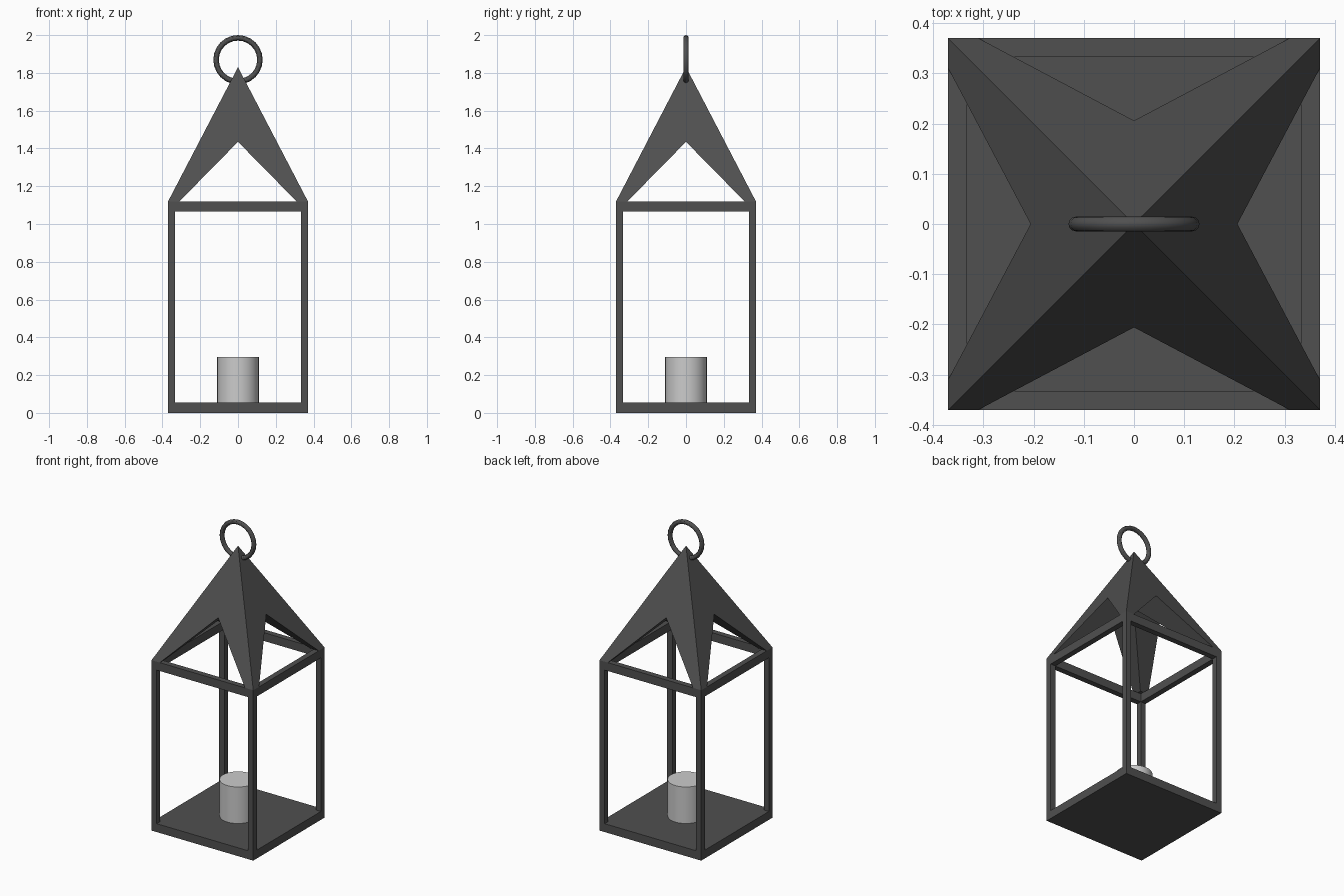
import bpy, bmesh, math
from mathutils import Vector

if "Cube" in bpy.data.objects:
    bpy.data.objects.remove(bpy.data.objects["Cube"])

W = 0.37          # half width of the lantern
BAR = 0.037       # frame bar thickness
RAIL = 0.055      # rail and base height
EAVE = 1.12       # top of the frame
APEX = 1.83       # tip of the roof

metal = bpy.data.materials.new("dark_metal")
metal.diffuse_color = (0.08, 0.08, 0.08, 1)
metal.use_nodes = True
metal.node_tree.nodes["Principled BSDF"].inputs["Base Color"].default_value = metal.diffuse_color


def box(name, lo, hi):
    lo, hi = Vector(lo), Vector(hi)
    bpy.ops.mesh.primitive_cube_add(size=1, location=(lo + hi) / 2)
    ob = bpy.context.object
    ob.name = name
    for v in ob.data.vertices:
        v.co = v.co * (hi - lo)
    ob.data.materials.append(metal)
    return ob


def mesh_object(name, verts, faces):
    me = bpy.data.meshes.new(name)
    me.from_pydata(verts, [], faces)
    bm = bmesh.new()
    bm.from_mesh(me)
    bmesh.ops.recalc_face_normals(bm, faces=bm.faces)
    bm.to_mesh(me)
    bm.free()
    ob = bpy.data.objects.new(name, me)
    bpy.context.collection.objects.link(ob)
    me.materials.append(metal)
    return ob


# base plate
box("base", (-W, -W, 0), (W, W, RAIL))

# corner posts
C = W - BAR / 2
for sx in (-1, 1):
    for sy in (-1, 1):
        box("corner_post", (sx * C - BAR / 2, sy * C - BAR / 2, RAIL),
            (sx * C + BAR / 2, sy * C + BAR / 2, EAVE - RAIL))

# top rails
for s in (-1, 1):
    box("top_rail_x", (-W, s * C - BAR / 2, EAVE - RAIL), (W, s * C + BAR / 2, EAVE))
    box("top_rail_y", (s * C - BAR / 2, -W + BAR, EAVE - RAIL),
        (s * C + BAR / 2, W - BAR, EAVE))

# pyramid roof with a triangular opening cut through each way
roof = mesh_object("roof",
                   [(-W, -W, EAVE), (W, -W, EAVE), (W, W, EAVE), (-W, W, EAVE), (0, 0, APEX)],
                   [(3, 2, 1, 0), (0, 1, 4), (1, 2, 4), (2, 3, 4), (3, 0, 4)])
profile = [(-0.36, 1.069), (0.36, 1.069), (0, 1.435)]
for angle in (0, math.pi / 2):
    cutter = mesh_object("roof_cutter",
                         [(x, y, z) for y in (-0.6, 0.6) for x, z in profile],
                         [(0, 1, 2), (5, 4, 3), (0, 3, 4, 1), (1, 4, 5, 2), (2, 5, 3, 0)])
    cutter.rotation_euler.z = angle
    cutter.hide_render = True
    mod = roof.modifiers.new("opening", 'BOOLEAN')
    mod.operation = 'DIFFERENCE'
    mod.solver = 'EXACT'
    mod.object = cutter
    bpy.context.view_layer.update()
    bpy.context.view_layer.objects.active = roof
    bpy.ops.object.modifier_apply(modifier=mod.name)
    bpy.data.objects.remove(cutter)

# hanging ring
bpy.ops.mesh.primitive_torus_add(major_radius=0.116, minor_radius=0.0145,
                                 major_segments=24, minor_segments=12,
                                 location=(0, 0, 1.8695), rotation=(math.pi / 2, 0, 0))
ring = bpy.context.object
ring.name = "hanging_ring"
ring.data.materials.append(metal)
bpy.ops.object.shade_smooth_by_angle()

# candle
bpy.ops.mesh.primitive_cylinder_add(vertices=32, radius=0.11, depth=0.24,
                                    location=(0, 0, RAIL + 0.12))
bpy.context.object.name = "candle"
bpy.ops.object.shade_smooth_by_angle()
